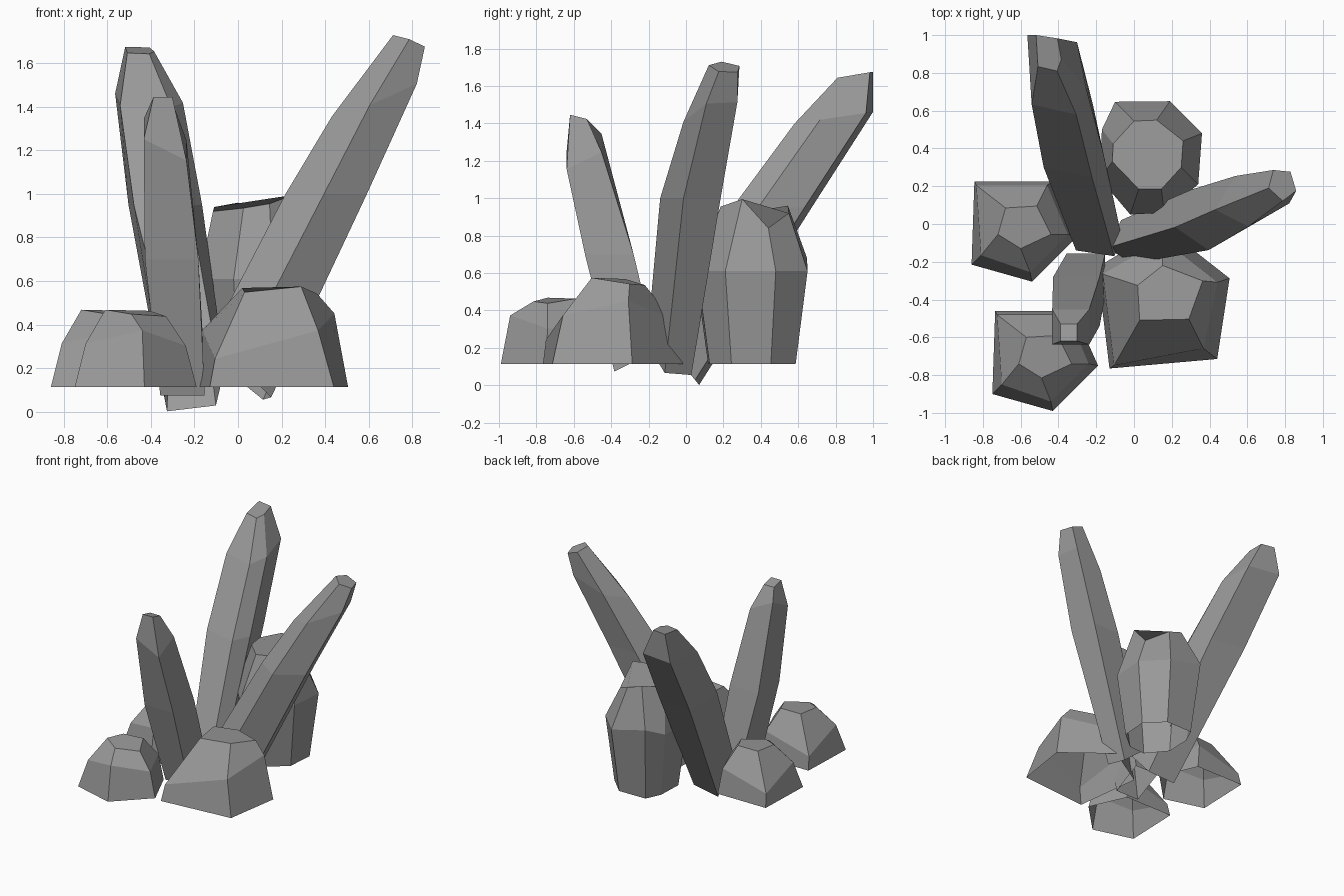
import bpy
import bmesh
from math import cos, sin, radians
from mathutils import Matrix, Vector

old = bpy.data.objects.get("Cube")
if old:
    bpy.data.objects.remove(old, do_unlink=True)

# Single stone colour
STONE = (0.32, 0.32, 0.32, 1.0)
stone = bpy.data.materials.new("grey_stone")
stone.use_nodes = True
stone.diffuse_color = STONE
shader = next(n for n in stone.node_tree.nodes if n.type == 'BSDF_PRINCIPLED')
shader.inputs["Base Color"].default_value = STONE
shader.inputs["Roughness"].default_value = 0.9


def loft(name, rings, matrix=None):
    """Skin rings from bottom to top: open underneath, capped on top."""
    bm = bmesh.new()
    loops = [[bm.verts.new(p) for p in ring] for ring in rings]
    for low, high in zip(loops, loops[1:]):
        count = len(low)
        for i in range(count):
            j = (i + 1) % count
            bm.faces.new((low[i], low[j], high[j], high[i]))
    bm.faces.new(loops[-1])
    if matrix:
        bm.transform(matrix)
    mesh = bpy.data.meshes.new(name)
    bm.to_mesh(mesh)
    bm.free()
    mesh.materials.append(stone)
    obj = bpy.data.objects.new(name, mesh)
    bpy.context.collection.objects.link(obj)
    return obj


def section(outline, lean, centre, along, across, slope, roll):
    """Tilted copy of a unit outline, turned to the lean direction."""
    turn = Matrix.Rotation(radians(lean), 3, 'Z')
    points = []
    for a, b in outline:
        u, v = along * a, across * b
        points.append(Vector(centre) + turn @ Vector((u, v, slope * u + roll * v)))
    return points


def crystal(name, lean, outline, sections):
    loft(name, [section(outline, lean, *s) for s in sections])


# Unit cross-sections of the crystals
chamfered = [(1, 1.05), (-0.75, 0.9), (-1, -0.65), (-0.35, -1), (0.82, -0.68)]
square = [(1, 1), (-1, 1), (-1, -1), (1, -1)]
pentagon = [(cos(radians(a)), sin(radians(a))) for a in range(32, 392, 72)]

# Leaning crystals: centre, half size along lean, across, slope, roll
crystal("back_crystal", 90, chamfered, [
    ((-0.19, -0.05, 0.15), 0.12, 0.13, -1.24, 0),
    ((-0.33, 0.46, 0.95), 0.212, 0.165, 0, 0),
    ((-0.405, 0.79, 1.43), 0.21, 0.152, 0.15, 0),
    ((-0.45, 0.905, 1.66), 0.095, 0.065, 0.17, 0)])

crystal("side_crystal", 20, pentagon, [
    ((0.01, -0.08, 0.17), 0.16, 0.125, -0.85, 0),
    ((0.41, 0.04, 1.0), 0.20, 0.175, 0, 0),
    ((0.635, 0.14, 1.44), 0.215, 0.145, 0.4, 0),
    ((0.785, 0.21, 1.70), 0.075, 0.09, -0.4, 0)])

crystal("front_crystal", -90, square, [
    ((-0.255, -0.27, 0.13), 0.113, 0.102, -0.5, 0),
    ((-0.305, -0.41, 0.70), 0.13, 0.123, 0, 0),
    ((-0.335, -0.545, 1.25), 0.093, 0.098, -0.5, -0.5),
    ((-0.345, -0.575, 1.435), 0.045, 0.043, 0.25, 0)])

# Stout upright crystal at the back
shoulder = [(0.36, 0.48, 0.61), (0.19, 0.65, 0.61), (-0.10, 0.647, 0.68),
            (-0.17, 0.50, 0.61), (-0.18, 0.24, 0.61), (-0.02, 0.05, 0.61),
            (0.16, 0.06, 0.61), (0.34, 0.21, 0.61)]
tip = [(0.26, 0.44, 0.84), (0.12, 0.55, 0.92), (0.0, 0.545, 0.96),
       (-0.11, 0.425, 0.94), (-0.115, 0.33, 0.92), (0.025, 0.185, 0.935),
       (0.145, 0.185, 0.955), (0.25, 0.30, 0.995)]
base = [(0.09 + 0.78 * (x - 0.09), 0.36 + 0.78 * (y - 0.36), 0.113)
        for x, y, z in shoulder]
loft("stout_crystal", [base, shoulder, tip])

# Five-sided boulder, reused at different turns and sizes
foot = [(-0.265, 0.24, 0), (-0.28, -0.20, 0), (0.04, -0.29, 0),
        (0.28, -0.05, 0), (0.15, 0.24, 0)]
waist = [(-0.255, 0.22, 0.10), (-0.23, -0.15, 0.20), (0.03, -0.24, 0.26),
         (0.23, -0.04, 0.19), (0.12, 0.22, 0.20)]
small_crown = [(-0.10, 0.10, 0.345), (-0.14, -0.04, 0.355),
               (-0.02, -0.115, 0.335), (0.14, -0.04, 0.325),
               (0.065, 0.11, 0.35)]
large_crown = [(-0.085, 0.094, 0.335), (-0.105, -0.105, 0.355),
               (0.043, -0.18, 0.33), (0.125, -0.026, 0.325),
               (0.057, 0.085, 0.35)]

for name, x, y, turn, size, crown in (
        ("left_boulder", -0.58, -0.015, 0, 1.0, small_crown),
        ("front_boulder", -0.47, -0.70, 0, 1.0, small_crown),
        ("large_boulder", 0.138, -0.385, 97, 1.3, large_crown)):
    place = (Matrix.Translation((x, y, 0.113))
             @ Matrix.Rotation(radians(turn), 4, 'Z')
             @ Matrix.Scale(size, 4))
    loft(name, [foot, waist, crown], place)
